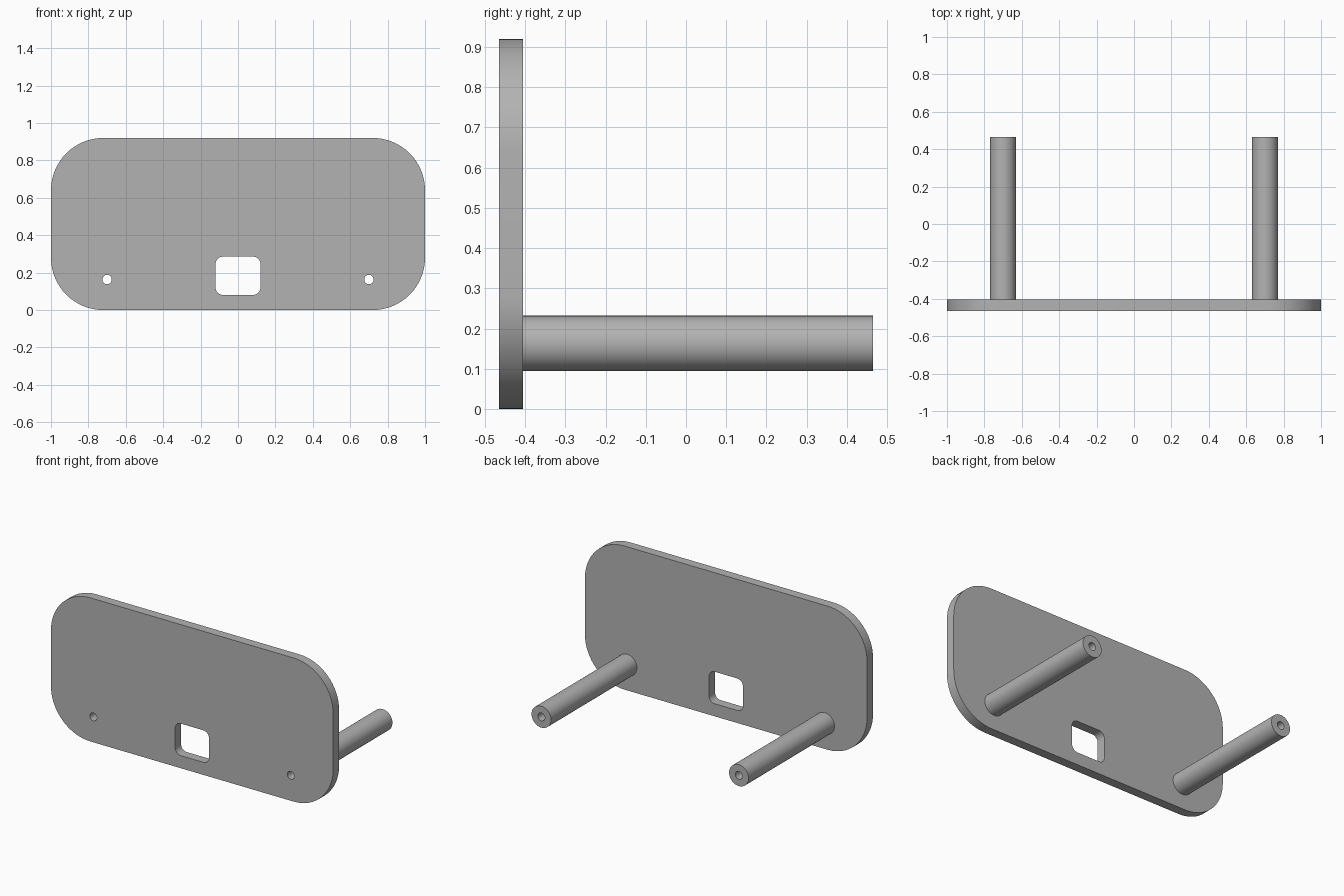
import bpy, bmesh
from math import pi, sin, cos, radians
from mathutils import Matrix

default_cube = bpy.data.objects.get("Cube")
if default_cube:
    bpy.data.objects.remove(default_cube, do_unlink=True)

grey = bpy.data.materials.new("plain grey")
grey.use_nodes = True
GREY = (0.45, 0.45, 0.45, 1)
grey.diffuse_color = GREY
grey.node_tree.nodes["Principled BSDF"].inputs["Base Color"].default_value = GREY


def rounded_rect(cx, cz, w, h, r, steps=16):
    """Outline of a rectangle with round corners."""
    pts = []
    for i, (sx, sz) in enumerate([(1, 1), (-1, 1), (-1, -1), (1, -1)]):
        for k in range(steps + 1):
            a = (i + k / steps) * pi / 2
            pts.append((cx + sx * (w / 2 - r) + r * cos(a),
                        cz + sz * (h / 2 - r) + r * sin(a)))
    return pts


def circle(cx, cz, r, steps=48):
    return [(cx + r * cos(2 * pi * k / steps), cz + r * sin(2 * pi * k / steps))
            for k in range(steps)]


def extrude_outlines(name, outlines, y0, y1):
    """Fill the first outline, with the others as holes, from y0 to y1."""
    curve = bpy.data.curves.new(name + "_profile", "CURVE")
    curve.dimensions = "2D"
    curve.fill_mode = "BOTH"
    curve.extrude = (y1 - y0) / 2
    for pts in outlines:
        spline = curve.splines.new("POLY")
        spline.points.add(len(pts) - 1)
        for p, (x, z) in zip(spline.points, pts):
            p.co = (x, z, 0, 1)
        spline.use_cyclic_u = True
    helper = bpy.data.objects.new(name + "_helper", curve)
    mesh = bpy.data.meshes.new_from_object(helper)
    bpy.data.objects.remove(helper)
    bpy.data.curves.remove(curve)

    # Stand the profile upright, weld the caps and keep the rims sharp
    mesh.transform(Matrix.Translation((0, (y0 + y1) / 2, 0)) @ Matrix.Rotation(pi / 2, 4, "X"))
    bm = bmesh.new()
    bm.from_mesh(mesh)
    bmesh.ops.remove_doubles(bm, verts=bm.verts, dist=1e-5)
    bmesh.ops.recalc_face_normals(bm, faces=bm.faces)
    for f in bm.faces:
        f.smooth = True
    bm.to_mesh(mesh)
    bm.free()
    mesh.set_sharp_from_angle(angle=radians(30))
    mesh.name = name
    mesh.materials.clear()
    mesh.materials.append(grey)
    obj = bpy.data.objects.new(name, mesh)
    bpy.context.collection.objects.link(obj)
    return obj


FRONT, PLATE_BACK, BACK = -0.465, -0.405, 0.465
POST_X, POST_Z, POST_R, BORE_R = 0.7, 0.163, 0.069, 0.025

# Face plate with a rounded window and two bolt holes
extrude_outlines("face_plate", [
    rounded_rect(0, 0.46, 2, 0.92, 0.28),
    rounded_rect(0, 0.183, 0.24, 0.205, 0.04, 8),
    circle(-POST_X, POST_Z, BORE_R),
    circle(POST_X, POST_Z, BORE_R),
], FRONT, PLATE_BACK)

# Hollow posts behind the bolt holes
for name, x in (("left_post", POST_X), ("right_post", -POST_X)):
    extrude_outlines(name, [circle(x, POST_Z, POST_R), circle(x, POST_Z, BORE_R)],
                     PLATE_BACK, BACK)
